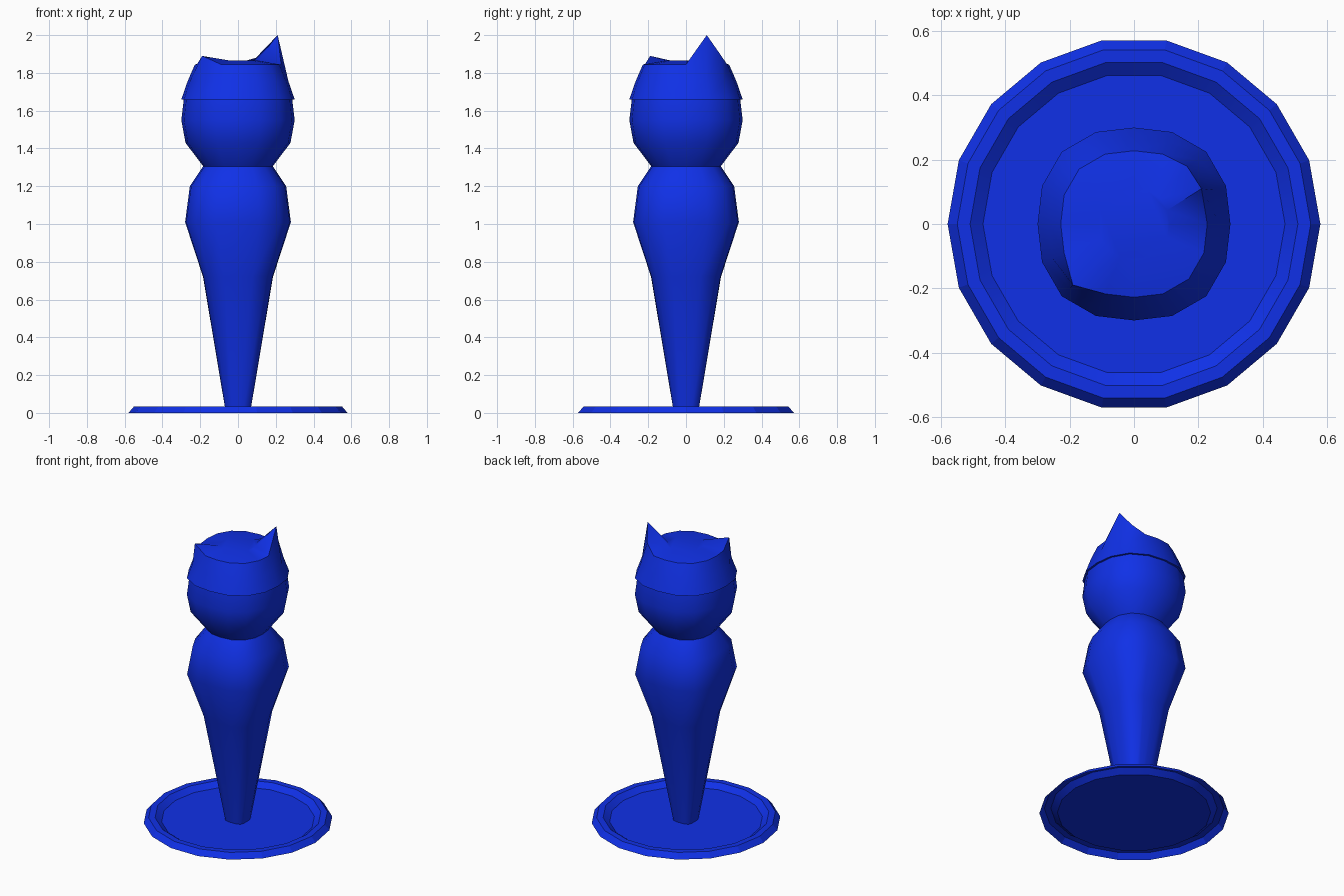
import bpy
import bmesh
from math import cos, sin, tau, radians

default = bpy.data.objects.get("Cube")
if default:
    bpy.data.objects.remove(default)

blue = bpy.data.materials.new("royal_blue")
blue.use_nodes = True
COLOUR = (0.005, 0.03, 0.8, 1)
blue.diffuse_color = COLOUR
blue.node_tree.nodes["Principled BSDF"].inputs["Base Color"].default_value = COLOUR


def ring_point(angle, width, square):
    """Point on a rounded square; square = 2 gives a circle."""
    c, s = cos(angle), sin(angle)
    r = width / (abs(c) ** square + abs(s) ** square) ** (1 / square)
    return r * c, r * s


def lathe(name, profile, sides, cap_bottom=True, cap_top=True, edit=None, sharp=30):
    """Stack rings of (width, height, squareness) and bridge them with quads."""
    bm = bmesh.new()
    rings = []
    for width, z, square in profile:
        rings.append([bm.verts.new((*ring_point(tau * i / sides, width, square), z))
                      for i in range(sides)])
    for low, high in zip(rings, rings[1:]):
        for i in range(sides):
            j = (i + 1) % sides
            bm.faces.new((low[i], low[j], high[j], high[i]))
    if cap_bottom:
        bm.faces.new(rings[0][::-1])
    if cap_top:
        bm.faces.new(rings[-1])
    if edit:
        edit(rings)
    mesh = bpy.data.meshes.new(name)
    bm.to_mesh(mesh)
    bm.free()
    mesh.materials.append(blue)
    obj = bpy.data.objects.new(name, mesh)
    bpy.context.collection.objects.link(obj)
    bpy.ops.object.select_all(action='DESELECT')
    obj.select_set(True)
    bpy.context.view_layer.objects.active = obj
    bpy.ops.object.shade_smooth_by_angle(angle=radians(sharp))
    return obj


# Shallow dish with a raised rim
lathe("base_dish", [(0.58, 0, 2), (0.55, 0.035, 2), (0.51, 0.035, 2), (0.47, 0.005, 2)],
      18, cap_bottom=False, sharp=15)

# Tapering stem that swells into shoulders
lathe("body", [(0.065, 0.005, 4.5), (0.185, 0.72, 3.4), (0.28, 1.01, 3.1),
               (0.255, 1.2, 2.8), (0.185, 1.305, 2.4)], 16, sharp=50)

# Rounded head
lathe("head", [(0.18, 1.3, 2.4), (0.278, 1.43, 2.4), (0.3, 1.55, 2.4), (0.287, 1.66, 2.4)],
      16, sharp=50)


# Cap with one tall point and one small corner point
def pull_points(rings):
    edge = rings[2]
    edge[1].co = (0.21, 0.11, 2)
    edge[2].co = (0.165, 0.18, 1.9)
    edge[10].co = (-0.19, -0.19, 1.89)


lathe("cap", [(0.3, 1.66, 2.4), (0.267, 1.755, 2.4), (0.228, 1.845, 2.4), (0.11, 1.865, 2.2)],
      16, edit=pull_points, sharp=50)
